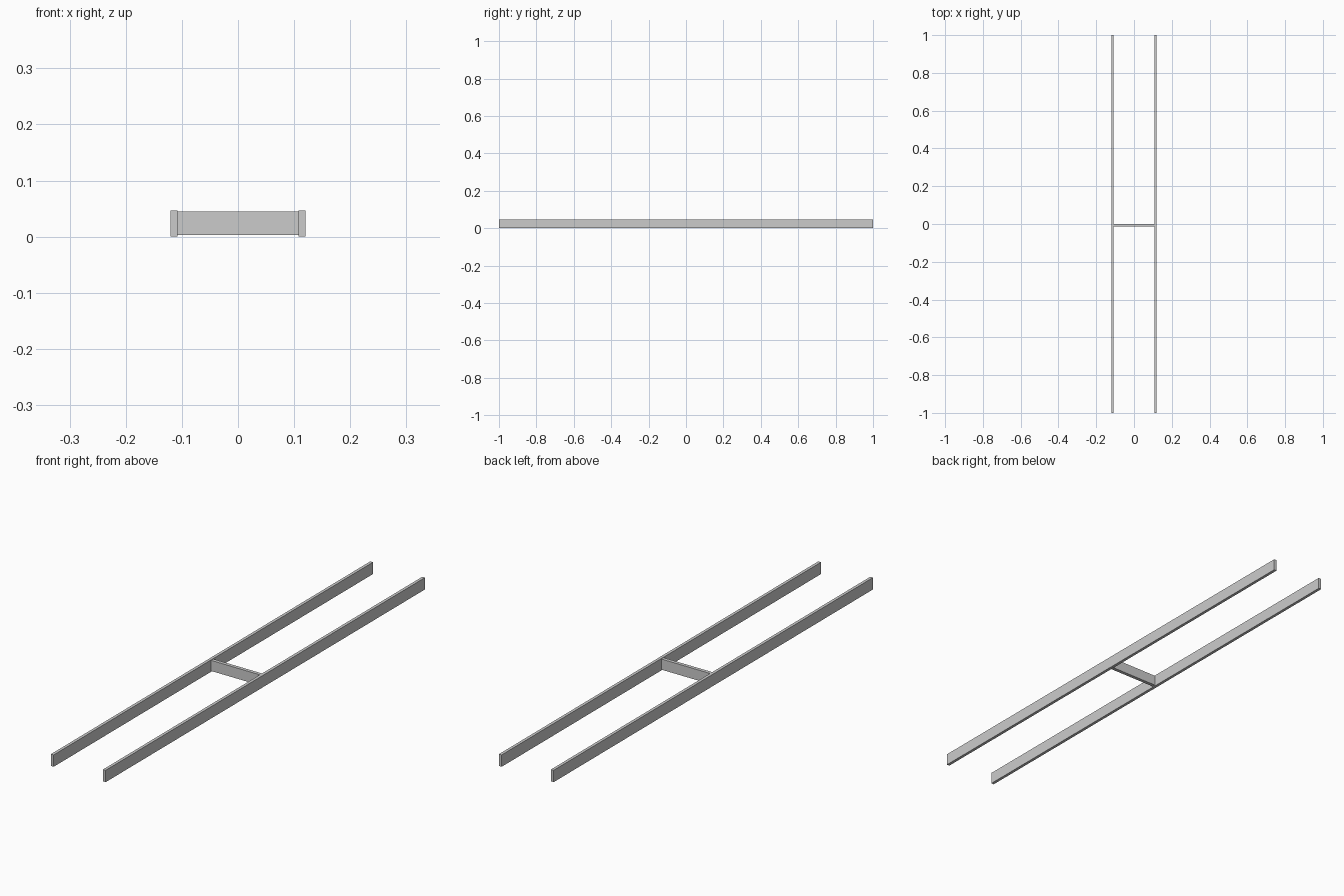
import bpy, bmesh

if "Cube" in bpy.data.objects:
    bpy.data.objects.remove(bpy.data.objects["Cube"])

RAIL_X, RAIL_T, HEIGHT = 0.114, 0.012, 0.047


def beam(name, size, centre, axis, segments):
    """Box beam divided into equal lengths along one axis."""
    bm = bmesh.new()
    bmesh.ops.create_cube(bm, size=1)
    bmesh.ops.scale(bm, vec=size, verts=bm.verts)
    normal = [0, 0, 0]
    normal[axis] = 1
    for i in range(1, segments):
        point = [0, 0, 0]
        point[axis] = size[axis] * (i / segments - 0.5)
        bmesh.ops.bisect_plane(bm, geom=bm.verts[:] + bm.edges[:] + bm.faces[:],
                               plane_co=point, plane_no=normal)
    bmesh.ops.recalc_face_normals(bm, faces=bm.faces)
    mesh = bpy.data.meshes.new(name)
    bm.to_mesh(mesh)
    bm.free()
    obj = bpy.data.objects.new(name, mesh)
    obj.location = centre
    bpy.context.collection.objects.link(obj)
    return obj


# Long side rails, each in three lengths
for side, label in ((-1, "left"), (1, "right")):
    beam(f"{label}_rail", (RAIL_T, 2.0, HEIGHT),
         (side * RAIL_X, 0, HEIGHT / 2), axis=1, segments=3)

# Slightly shallower cross bar between the rails
beam("cross_bar", (2 * RAIL_X - RAIL_T, 0.014, 0.042),
     (0, -0.007, HEIGHT / 2 + 0.0005), axis=0, segments=2)
